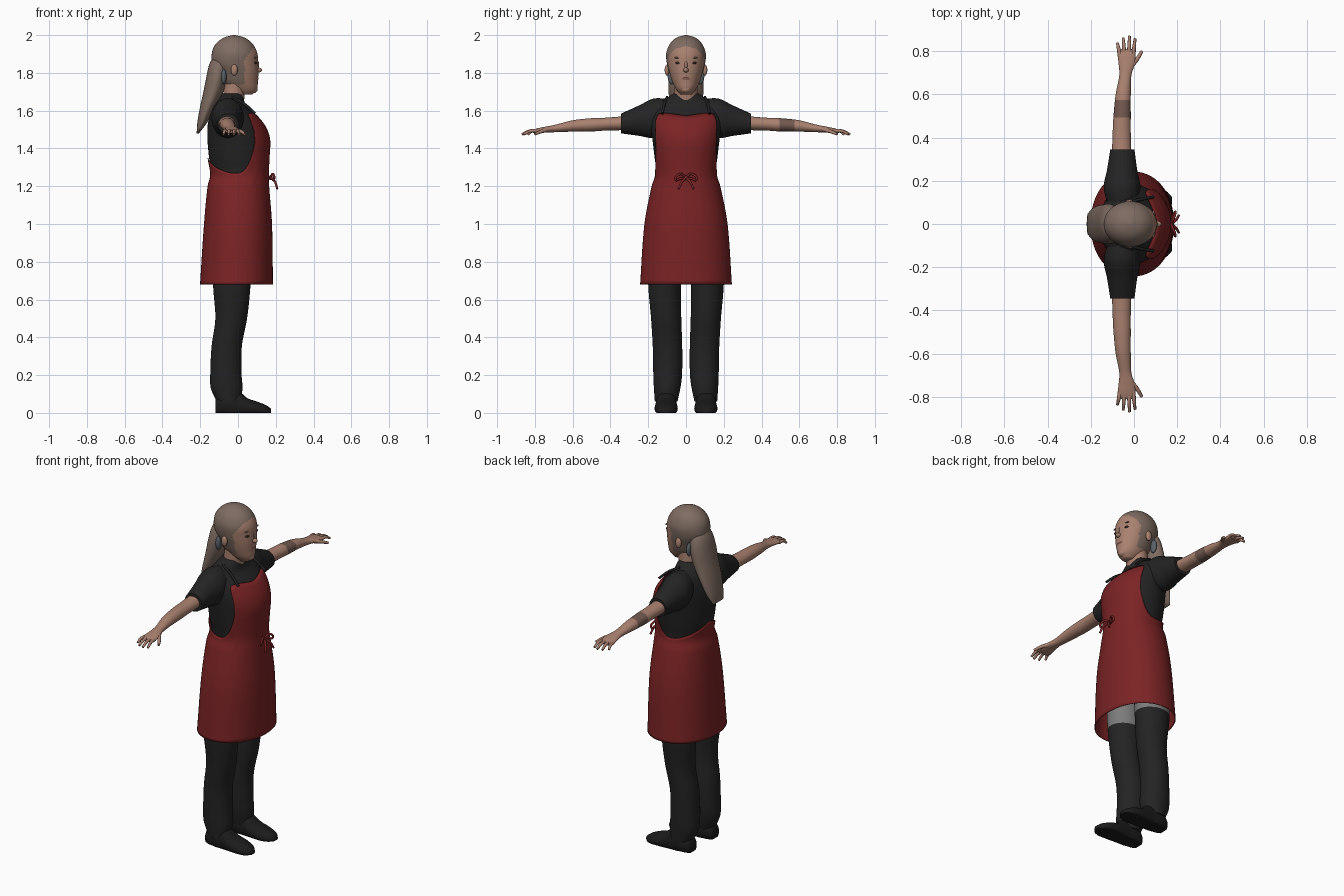
import bpy
from math import sin, cos, pi, copysign
from mathutils import Vector

default_cube = bpy.data.objects.get("Cube")
if default_cube:
    bpy.data.objects.remove(default_cube, do_unlink=True)


def material(name, r, g, b):
    mat = bpy.data.materials.new(name)
    mat.use_nodes = True
    mat.diffuse_color = (r, g, b, 1)
    bsdf = mat.node_tree.nodes["Principled BSDF"]
    bsdf.inputs["Base Color"].default_value = (r, g, b, 1)
    bsdf.inputs["Roughness"].default_value = 0.8
    return mat


SKIN = material("skin", .40, .22, .16)
HAIR = material("hair", .21, .15, .12)
RED = material("apron_red", .20, .017, .018)
BLACK = material("cloth_black", .017, .017, .017)
SHOE = material("shoe_black", .011, .011, .011)
GREY = material("underlayer_grey", .20, .20, .20)
TATTOO = material("tattoo_brown", .17, .10, .08)
EYE = material("eye_dark", .04, .025, .02)
LIP = material("lip_rose", .28, .11, .09)
TIE = material("hair_tie_grey", .10, .12, .14)


def sample(rows, s):
    """Smooth Hermite interpolation of rows keyed by their first value."""
    s = min(max(s, rows[0][0]), rows[-1][0])
    i = max(k for k in range(len(rows) - 1) if rows[k][0] <= s)
    a, b = rows[i], rows[i + 1]
    before, after = rows[max(i - 1, 0)], rows[min(i + 2, len(rows) - 1)]
    h = b[0] - a[0]
    t = (s - a[0]) / h
    out = []
    for k in range(1, len(a)):
        m0 = (b[k] - before[k]) / (b[0] - before[0]) * h
        m1 = (after[k] - a[k]) / (after[0] - a[0]) * h
        out.append((2*t**3 - 3*t*t + 1) * a[k] + (t**3 - 2*t*t + t) * m0
                   + (3*t*t - 2*t**3) * b[k] + (t**3 - t*t) * m1)
    return out


def finish(name, verts, faces, mats, rule=None):
    mesh = bpy.data.meshes.new(name)
    mesh.from_pydata(verts, [], faces)
    for mat in mats:
        mesh.materials.append(mat)
    if rule:
        for poly in mesh.polygons:
            poly.material_index = int(rule(poly.center))
    obj = bpy.data.objects.new(name, mesh)
    bpy.context.collection.objects.link(obj)
    bpy.ops.object.select_all(action='DESELECT')
    obj.select_set(True)
    bpy.context.view_layer.objects.active = obj
    bpy.ops.object.shade_smooth_by_angle(angle=pi / 3)
    return obj


def loft(name, rows, mats, axis='z', side=1, steps=32, seg=40, rule=None, floor=-1):
    """Elliptical sections (position, centre a, centre b, radius a, radius b)."""
    verts, faces = [], []
    for i in range(steps + 1):
        s = rows[0][0] + (rows[-1][0] - rows[0][0]) * i / steps
        ca, cb, ra, rb = sample(rows, s)
        for j in range(seg):
            a, b = ca + ra * cos(2*pi*j/seg), cb + rb * sin(2*pi*j/seg)
            x, y, z = {'z': (a, b, s), 'y': (a, s, b), 'x': (s, a, b)}[axis]
            verts.append((x, y * side, max(z, floor)))
    for i in range(steps):
        for j in range(seg):
            k = (j + 1) % seg
            faces.append((i*seg + j, i*seg + k, (i+1)*seg + k, (i+1)*seg + j))
    faces += [tuple(range(seg))[::-1], tuple(range(steps*seg, (steps+1)*seg))]
    if (axis == 'y') != (side < 0):
        faces = [f[::-1] for f in faces]
    return finish(name, verts, faces, mats, rule)


def blob(name, loc, scale, mat):
    bpy.ops.mesh.primitive_uv_sphere_add(segments=20, ring_count=12, location=loc)
    obj = bpy.context.object
    obj.name, obj.scale = name, scale
    obj.data.materials.append(mat)
    bpy.ops.object.shade_smooth_by_angle()


def tube(name, points, radius, mat, taper=.6):
    curve = bpy.data.curves.new(name, 'CURVE')
    curve.dimensions = '3D'
    curve.bevel_depth, curve.bevel_resolution = radius, 3
    curve.use_fill_caps = True
    spline = curve.splines.new('BEZIER')
    spline.bezier_points.add(len(points) - 1)
    for i, (bp, p) in enumerate(zip(spline.bezier_points, points)):
        bp.co = Vector(p)
        bp.handle_left_type = bp.handle_right_type = 'AUTO'
        bp.radius = 1 + (taper - 1) * i / (len(points) - 1)
    curve.materials.append(mat)
    bpy.context.collection.objects.link(bpy.data.objects.new(name, curve))


# Torso outline shared by the shirt and the apron: height, centre x, y, radii
BODY = [(.68, -.008, 0, .193, .243), (1, 0, 0, .18, .22), (1.2, .002, 0, .163, .182),
        (1.26, .008, 0, .155, .164), (1.35, .003, 0, .164, .174),
        (1.45, 0, 0, .17, .186), (1.52, -.012, 0, .157, .195),
        (1.58, -.03, 0, .127, .195), (1.63, -.045, 0, .093, .17),
        (1.665, -.036, 0, .075, .115), (1.69, -.03, 0, .064, .075)]
loft("shirt_torso", [(z, x, y, a - .008, b - .008) for z, x, y, a, b in BODY[2:]], [BLACK])

# Apron: columns rise from the hem to an edge that depends on the direction
EDGE = [(0, 1.575), (.8, 1.585), (.95, 1.54), (1.08, 1.40), (1.3, 1.31),
        (1.6, 1.27), (2.3, 1.29), (pi, 1.35)]
COLS, ROWS = 120, 40
verts, faces = [], []
for j in range(COLS):
    angle = 2 * pi * j / COLS
    top = sample(EDGE, min(angle, 2 * pi - angle))[0]
    for i in range(ROWS + 1):
        z = .68 + (top - .68) * i / ROWS
        cx, cy, rx, ry = sample(BODY, z)
        c, s = cos(angle), sin(angle)
        verts.append((cx + rx * copysign(abs(c) ** .94, c),
                      ry * copysign(abs(s) ** .94, s), z))
        if i < ROWS:
            a, b = j * (ROWS+1) + i, (j + 1) % COLS * (ROWS+1) + i
            faces.append((a, b, b + 1, a + 1))
apron = finish("apron", verts, faces, [RED])
apron.modifiers.new("thickness", 'SOLIDIFY').thickness = .004

# Apron bow: knot, two loops and two hanging ends
blob("bow_knot", (.172, 0, 1.245), (.012, .014, .012), RED)
for side, label in ((1, "left"), (-1, "right")):
    tube(label + "_bow_loop", [(.17, 0, 1.245), (.185, side*.03, 1.265),
         (.19, side*.055, 1.235), (.18, side*.03, 1.24), (.17, 0, 1.245)], .006, RED, 1)
    tube(label + "_bow_end", [(.172, 0, 1.245), (.195, side*.02, 1.225),
         (.208, side*.04, 1.185)], .007, RED, .8)
    # Neck strap of the bib
    tube(label + "_neck_strap", [(.09, side*.125, 1.585), (.035, side*.115, 1.635),
         (-.03, side*.1, 1.672)], .007, BLACK, 1)

# Head: skin face, hair on the skull behind the hairline
def hairline(c):
    return c.z > 1.74 and c.x < .035 + .75 * max(0, c.z - 1.87) or c.z > 1.945

loft("head", [(1.685, .045, 0, .03, .028), (1.71, .03, 0, .07, .05),
     (1.75, .01, 0, .095, .072), (1.8, 0, 0, .108, .088), (1.85, -.015, 0, .122, .101),
     (1.9, -.018, 0, .121, .105), (1.94, -.02, 0, .107, .093), (1.97, -.02, 0, .081, .072),
     (1.99, -.02, 0, .047, .043), (2, -.02, 0, .006, .006)],
     [SKIN, HAIR], steps=70, seg=64, rule=hairline)
loft("neck", [(1.62, -.03, 0, .06, .068), (1.68, -.022, 0, .057, .062),
     (1.76, -.012, 0, .062, .062)], [SKIN], steps=10)
loft("ponytail", [(1.48, -.213, 0, .006, .05), (1.53, -.192, 0, .024, .07),
     (1.6, -.167, 0, .038, .084), (1.7, -.13, 0, .053, .092), (1.78, -.112, 0, .055, .092),
     (1.85, -.1, 0, .05, .075), (1.9, -.09, 0, .03, .04)], [HAIR])
blob("nose", (.108, 0, 1.815), (.02, .014, .013), SKIN)
blob("nose_bridge", (.1, 0, 1.84), (.012, .009, .03), SKIN)
blob("chin", (.08, 0, 1.712), (.024, .026, .02), SKIN)
blob("lips", (.097, 0, 1.77), (.012, .026, .009), LIP)

# Trouser legs, shoes, sleeves and arms, both sides
LEG = [(.06, -.05, .105, .062, .06), (.13, -.06, .1, .084, .07), (.2, -.064, .097, .083, .076),
       (.35, -.06, .098, .08, .078), (.5, -.036, .105, .084, .08),
       (.66, -.033, .113, .098, .086), (.85, -.03, .115, .105, .09)]
FOOT = [(-.12, .105, .03, .035, .045), (-.09, .105, .04, .052, .06), (0, .105, .04, .055, .075),
        (.05, .105, .028, .06, .05), (.1, .105, .02, .06, .04), (.15, .107, .012, .045, .028),
        (.175, .108, .008, .018, .014)]
SLEEVE = [(.08, -.05, 1.575, .07, .085), (.17, -.055, 1.56, .085, .104),
          (.25, -.055, 1.547, .07, .08), (.345, -.054, 1.532, .056, .052)]
ARM = [(.3, -.057, 1.535, .046, .038), (.42, -.057, 1.529, .042, .034),
       (.5, -.055, 1.525, .04, .035), (.6, -.05, 1.519, .035, .03),
       (.69, -.04, 1.506, .028, .02), (.74, -.034, 1.5, .037, .016),
       (.79, -.034, 1.493, .042, .013), (.81, -.034, 1.49, .036, .009)]
FINGERS = [("little", -.066, -.077, .838), ("ring", -.045, -.05, .862),
           ("middle", -.023, -.021, .87), ("index", -.003, .005, .858)]
for side, label in ((1, "left"), (-1, "right")):
    loft(label + "_leg", LEG, [BLACK, GREY], side=side, steps=40,
         rule=lambda c: c.z > .7)
    loft(label + "_shoe", FOOT, [SHOE], 'x', side, floor=0)
    loft(label + "_sleeve", SLEEVE, [BLACK], 'y', side)
    loft(label + "_arm", ARM, [SKIN, TATTOO], 'y', side, steps=50,
         rule=lambda c: .49 < c.y < .58)
    for finger, x0, x1, tip in FINGERS:
        tube(f"{label}_{finger}_finger", [(x0, side*.785, 1.493),
             ((x0 + x1) / 2, side*(tip + .79) / 2, 1.492), (x1, side*tip, 1.474)], .0105, SKIN)
    tube(label + "_thumb", [(-.015, side*.73, 1.5), (.015, side*.765, 1.49),
         (.036, side*.8, 1.476)], .012, SKIN)
    blob(label + "_ear", (-.02, side*.1, 1.815), (.018, .013, .03), SKIN)
    blob(label + "_eye", (.09, side*.04, 1.853), (.01, .017, .007), EYE)
    blob(label + "_brow", (.09, side*.042, 1.88), (.008, .021, .004), HAIR)
    blob(label + "_hair_tie", (-.075, side*.075, 1.78), (.014, .022, .04), TIE)
